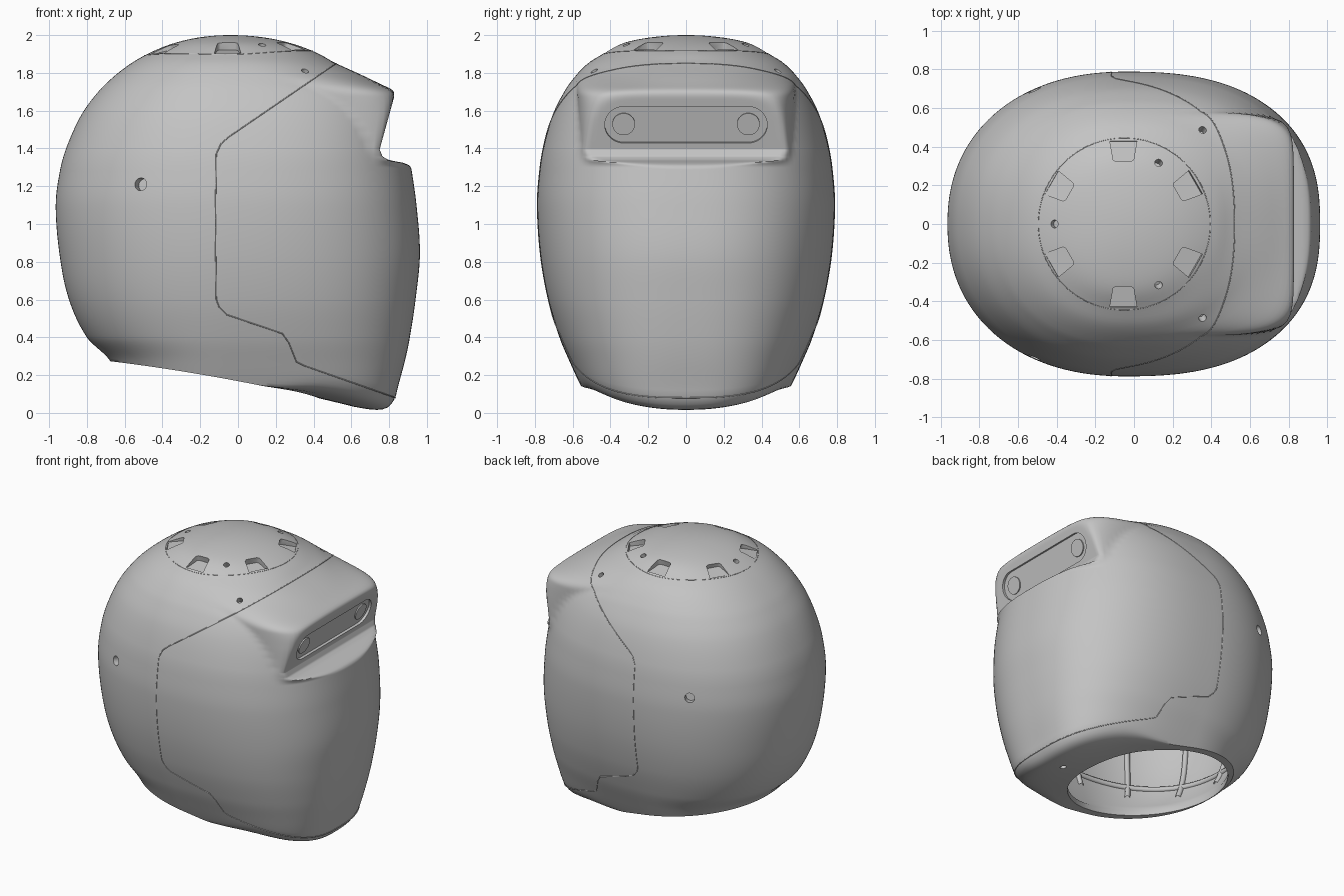
import bpy, bmesh, math
from mathutils import Matrix, Vector

if "Cube" in bpy.data.objects:
    bpy.data.objects.remove(bpy.data.objects["Cube"], do_unlink=True)

SHELL = bpy.data.materials.new("shell grey")
SHELL.use_nodes = True
SHELL.diffuse_color = (.55, .55, .55, 1)
SHELL.node_tree.nodes["Principled BSDF"].inputs["Base Color"].default_value = (.55, .55, .55, 1)
XC, COLS = -0.04, 180

# Shell outline by height: z, back x, front x, half width, front squareness
PROFILE = [
    (2.0, -.04, -.04, 0, 2), (1.99, -.19, .12, .17, 2), (1.96, -.33, .27, .325, 2.1),
    (1.9, -.48, .43, .44, 2.2), (1.85, -.567, .52, .52, 2.4), (1.75, -.692, .735, .612, 2.4),
    (1.7, -.74, .83, .645, 2.4), (1.58, -.828, .88, .705, 2.4), (1.4, -.91, .90, .757, 2.5),
    (1.28, -.943, .92, .776, 2.5), (1.1, -.965, .945, .788, 2.5), (.84, -.945, .963, .772, 2.5),
    (.6, -.895, .94, .73, 2.6), (.4, -.80, .91, .67, 2.7), (.28, -.68, .885, .62, 2.8),
    (.13, -.61, .845, .55, 3), (.05, -.59, .825, .50, 3), (0, -.58, .80, .47, 3)]
KEYS = [math.sqrt(2 - row[0]) for row in PROFILE]
# Recess under the brow: z, furthest x
NOTCH = [(1.27, .99), (1.295, .94), (1.312, .91), (1.325, .87), (1.338, .80), (1.357, .765),
         (1.395, .75), (2, .917)]


def smooth(t):
    t = min(1, max(0, t))
    return t * t * (3 - 2 * t)


def outline(z):
    """Smoothly interpolated profile row at height z."""
    w = math.sqrt(max(0, 2 - z))
    i = max(j for j in range(len(KEYS) - 1) if KEYS[j] <= w)
    h = KEYS[i + 1] - KEYS[i]
    t = min(1, (w - KEYS[i]) / h)

    def slope(j, c):
        a, b = max(0, j - 1), min(len(KEYS) - 1, j + 1)
        return (PROFILE[b][c] - PROFILE[a][c]) / (KEYS[b] - KEYS[a])
    return [PROFILE[i][c] * (1 + 2 * t) * (1 - t) ** 2 + PROFILE[i + 1][c] * t * t * (3 - 2 * t)
            + h * t * (1 - t) * (slope(i, c) * (1 - t) - slope(i + 1, c) * t) for c in range(1, 5)]


def notch(x, z):
    for (z0, x0), (z1, x1) in zip(NOTCH, NOTCH[1:]):
        if z0 <= z <= z1:
            limit, k = x0 + (x1 - x0) * (z - z0) / (z1 - z0), .03
            blend = max(k - abs(x - limit), 0) / k
            return min(x, limit) - blend * blend * k / 4
    return x


def outer(angle, z):
    back, front, half, n = outline(z)
    c, s = math.cos(angle), math.sin(angle)
    n, a = (n, front - XC) if c > 0 else (2.2, XC - back)
    r = (abs(c) ** n + abs(s) ** n) ** (-1 / n)
    if c > 0:
        # Boxy brow that stands out of the rounder skull
        brow = (c ** 6 + (abs(s) * half / .58) ** 6) ** (-1 / 6)
        r += smooth((1.82 - z) / .14) * smooth((z - 1.3) / .1) * max(0, brow - r)
    return notch(XC + a * r * c, z), half * r * s


def side_y(x, z):
    """Half width of the shell where it passes x at height z."""
    lo, hi = 0, math.pi
    for _ in range(40):
        mid = (lo + hi) / 2
        lo, hi = (mid, hi) if outer(mid, z)[0] > x else (lo, mid)
    return outer(lo, z)[1]


def base_z(x, y):
    """Height of the sloping underside."""
    return .168 - .19 * x - .05 * x * x + .2 * y * y * smooth((x - .1) / .5)


def new_object(name, bm):
    bmesh.ops.recalc_face_normals(bm, faces=bm.faces)
    me = bpy.data.meshes.new(name)
    bm.to_mesh(me)
    bm.free()
    me.materials.append(SHELL)
    ob = bpy.data.objects.new(name, me)
    bpy.context.collection.objects.link(ob)
    return ob


def inner(angle, z):
    x, y = outer(angle, min(2, z * 2 / 1.88))
    return Vector((min(.62, x * .88), y * .88, z))


# Columns of the shell: crown, outside, underside lip, opening, then inside to the crown
levels = [2 - (.51 * (i + 1) / 26) ** 2 for i in range(26)]
levels += [1.74 - .33 * (i + 1) / 32 for i in range(32)]
levels += [1.41 - .15 * (i + 1) / 30 for i in range(30)]
levels += [1.26 * (1 - (i + 1) / 48) for i in range(48)]
columns, LOW = [], .6
for k in range(COLS):
    ang = math.tau * k / COLS
    bottom = .15
    for _ in range(15):
        bx, by = outer(ang, bottom)
        bottom = base_z(bx, by)
    col = []
    for z in levels:
        z = z if z > LOW else bottom + (LOW - bottom) * max(0, z) / LOW
        col.append(Vector((*outer(ang, z), z)))
    ox, oy = -.12 + .55 * math.cos(ang), .52 * math.sin(ang)
    for i in range(1, 9):
        x, y = bx + (ox - bx) * i / 8, by + (oy - by) * i / 8
        col.append(Vector((x, y, base_z(x, y))))
    # Roll the chin edge under
    edge = len(levels) - 1
    weight = smooth((bx - .1) / .4)
    for _ in range(8):
        for i in range(edge - 3, edge + 4):
            col[i] = col[i].lerp((col[i - 1] + col[i + 1]) / 2, .5 * weight)
    col.append(Vector((ox, oy, base_z(ox, oy) + .04)))
    start = max(bottom, .02) + .08
    for i in range(30):
        col.append(inner(ang, 1.88 - (1.88 - start) * (1 - i / 30) ** 2))
    columns.append(col)

bm = bmesh.new()
grid = [[bm.verts.new(p) for p in col] for col in columns]
crown, roof = bm.verts.new((XC, 0, 2)), bm.verts.new((XC * .88, 0, 1.88))
for a, b in zip(grid, grid[1:] + grid[:1]):
    bm.faces.new((crown, a[0], b[0]))
    bm.faces.new((roof, b[-1], a[-1]))
    for i in range(len(a) - 1):
        bm.faces.new((a[i], a[i + 1], b[i + 1], b[i]))
shell = new_object("helmet_shell", bm)


def prism(bm, points, frame, low, high):
    """Extrude a flat outline along the local z of a frame."""
    rings = [[bm.verts.new(frame @ Vector((x, y, z))) for x, y in points] for z in (low, high)]
    bm.faces.new(rings[0][::-1])
    bm.faces.new(rings[1])
    n = len(points)
    for i in range(n):
        j = (i + 1) % n
        bm.faces.new((rings[0][i], rings[0][j], rings[1][j], rings[1][i]))


def circle(r, cx=0, n=24):
    return [(cx + r * math.cos(math.tau * i / n), r * math.sin(math.tau * i / n)) for i in range(n)]


def crown_frame(deg, r, tilt):
    return (Matrix.Translation((-.055, 0, 0)) @ Matrix.Rotation(math.radians(deg), 4, 'Z')
            @ Matrix.Translation((r, 0, 1.938)) @ Matrix.Rotation(math.radians(tilt), 4, 'Y'))


# Pockets: crown vents, screw holes, side holes and the sensor window
bm = bmesh.new()
vent = [(-.05, -.04), (-.04, -.053), (.065, -.07), (.065, .07), (-.04, .053), (-.05, .04)]
for i in range(6):
    prism(bm, vent, crown_frame(30 + 60 * i, .37, 12), -.028, .08)
    if i % 2:
        prism(bm, circle(.02), crown_frame(60 * i, .36, 26), -.04, .06)
for x, z, r in ((-.515, 1.21, .034), (.355, 1.81, .02)):
    e = .01
    dx = (side_y(x + e, z) - side_y(x - e, z)) / (2 * e)
    dz = (side_y(x, z + e) - side_y(x, z - e)) / (2 * e)
    for s in (1, -1):
        turn = Vector((-dx, s, -dz)).to_track_quat('Z', 'Y').to_matrix().to_4x4()
        prism(bm, circle(r), Matrix.Translation((x, s * side_y(x, z), z)) @ turn, -.05, .06)
prism(bm, circle(.022), Matrix.Translation((.62, 0, base_z(.62, 0))), -.05, .025)
face = Matrix(((0, .266, .964, .786), (1, 0, 0, 0), (0, .964, -.266, 1.525), (0, 0, 0, 1)))
stadium = [(x + math.copysign(.33, x), y) for x, y in
           [(.1 * math.cos(math.tau * (i + .5) / 40), .1 * math.sin(math.tau * (i + .5) / 40)) for i in range(40)]]
prism(bm, stadium, face, -.018, .08)
cutter = new_object("pocket_cutter", bm)
cutter.hide_render = True
cut = shell.modifiers.new("pockets", 'BOOLEAN')
cut.operation, cut.solver, cut.object = 'DIFFERENCE', 'EXACT', cutter
bpy.context.view_layer.update()
carved = bpy.data.meshes.new_from_object(shell.evaluated_get(bpy.context.evaluated_depsgraph_get()))
shell.modifiers.clear()
shell.data = carved
bpy.data.objects.remove(cutter, do_unlink=True)

# Sensor lenses inside the brow window
bm = bmesh.new()
for s in (1, -1):
    prism(bm, circle(.06, .33 * s, 40), face, -.019, -.01)
lenses = new_object("sensor_lenses", bm)

for ob in (shell, lenses):
    bpy.ops.object.select_all(action='DESELECT')
    ob.select_set(True)
    bpy.context.view_layer.objects.active = ob
    bpy.ops.object.shade_smooth_by_angle(angle=math.radians(50))


def tube(name, points, radius, closed):
    cu = bpy.data.curves.new(name, 'CURVE')
    cu.dimensions, cu.bevel_depth, cu.bevel_resolution = '3D', radius, 1
    sp = cu.splines.new('POLY')
    sp.points.add(len(points) - 1)
    for p, co in zip(sp.points, points):
        p.co = (*co, 1)
    sp.use_cyclic_u = closed
    cu.materials.append(SHELL)
    bpy.context.collection.objects.link(bpy.data.objects.new(name, cu))


# Visor seam, traced down one side and mirrored
path = [(outline(1.85)[1], 1.85), (-.05, 1.46), (-.09, 1.425), (-.115, 1.37), (-.12, 1), (-.115, .6),
        (-.10, .56), (-.06, .52), (.235, .42), (.27, .37), (.31, .27), (.35, .25), (outline(.08)[1], .08)]
half = []
for i, ((x0, z0), (x1, z1)) in enumerate(zip(path, path[1:])):
    for j in range(40):
        t = j / 40
        t = t ** 3 if i == 0 else 1 - (1 - t) ** 3 if i == len(path) - 2 else t
        x, z = x0 + (x1 - x0) * t, z0 + (z1 - z0) * t
        half.append((x, side_y(x, z), z))
half.append((path[-1][0], 0, path[-1][1]))
tube("visor_seam", half + [(x, -y, z) for x, y, z in half[-2:0:-1]], .003, True)

# Round seam of the crown panel
ring = []
for k in range(96):
    ang, lo, hi = math.tau * k / 96, 1.75, 2
    for _ in range(24):
        mid = (lo + hi) / 2
        x, y = outer(ang, mid)
        lo, hi = (mid, hi) if math.hypot(x + .05, y) > .445 else (lo, mid)
    ring.append((x, y, mid))
tube("crown_seam", ring, .002, True)

# Padding ribs inside the shell
for k in range(12):
    tube("inner_rib", [inner(math.tau * k / 12, .4 + 1.4 * i / 24) for i in range(25)], .02, False)
for z in (.5, 1.1):
    tube("inner_band", [inner(math.tau * k / 64, z) for k in range(64)], .02, True)
